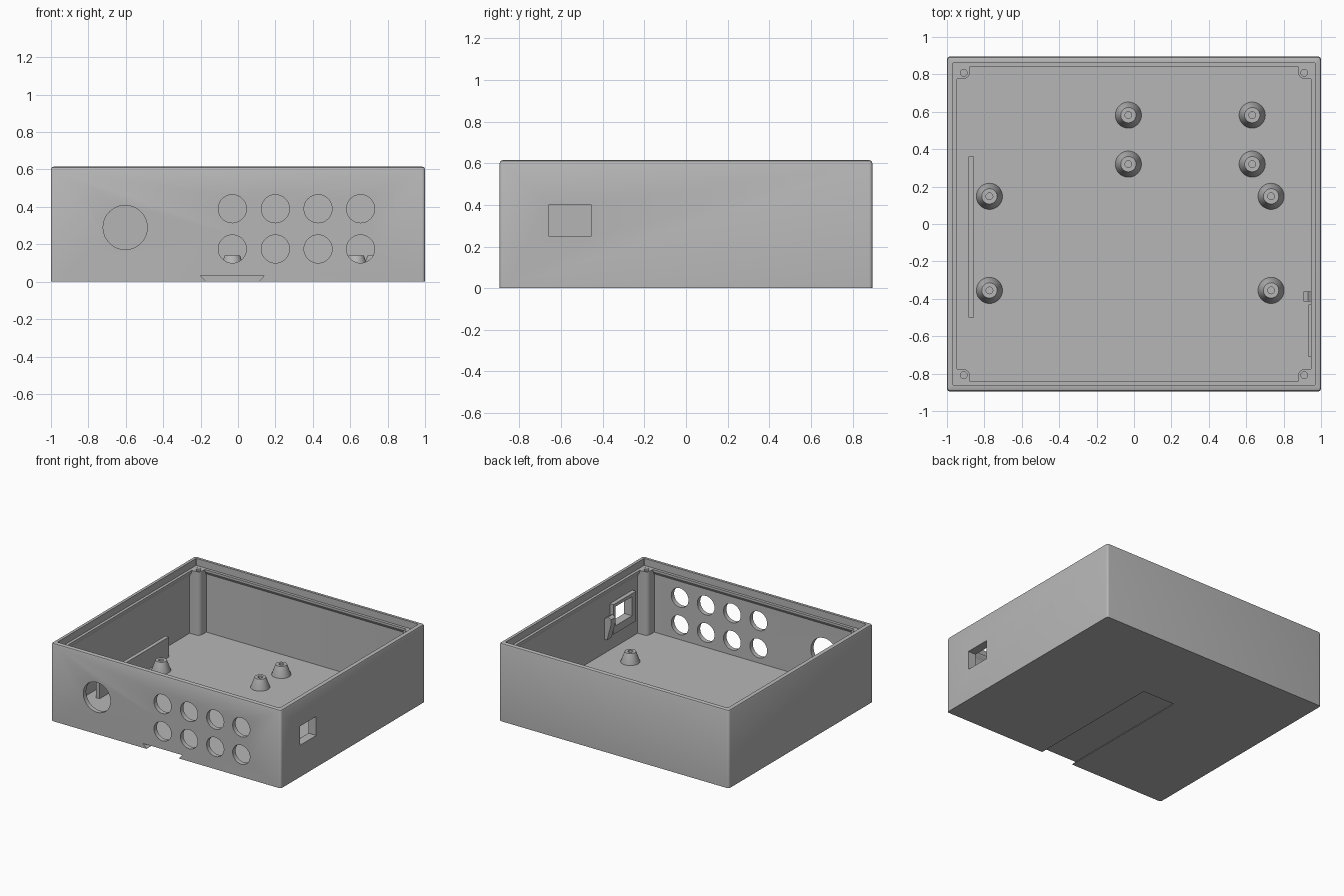
import bpy, bmesh, math
from mathutils import Matrix

if "Cube" in bpy.data.objects:
    bpy.data.objects.remove(bpy.data.objects["Cube"])

grey = bpy.data.materials.new("plain grey")
grey.use_nodes = True
COLOUR = (0.47, 0.47, 0.47, 1)
grey.diffuse_color = COLOUR
grey.node_tree.nodes["Principled BSDF"].inputs["Base Color"].default_value = COLOUR

HX, HY, TOP, FLOOR, LEDGE = 1.0, 0.895, 0.615, 0.06, 0.56


def finish(name, bm):
    bmesh.ops.recalc_face_normals(bm, faces=bm.faces)
    mesh = bpy.data.meshes.new(name)
    bm.to_mesh(mesh)
    bm.free()
    mesh.materials.append(grey)
    ob = bpy.data.objects.new(name, mesh)
    bpy.context.collection.objects.link(ob)
    return ob


def loft(name, rings):
    """Skin a closed solid through rings of equal point count."""
    bm = bmesh.new()
    loops = [[bm.verts.new(p) for p in ring] for ring in rings]
    for a, b in zip(loops, loops[1:]):
        for i in range(len(a)):
            j = (i + 1) % len(a)
            bm.faces.new((a[i], a[j], b[j], b[i]))
    bm.faces.new(loops[0])
    bm.faces.new(loops[-1])
    return finish(name, bm)


def rounded_rect(hx, hy, r, z, steps=5):
    pts = []
    for k, (sx, sy) in enumerate(((1, 1), (-1, 1), (-1, -1), (1, -1))):
        for i in range(steps + 1):
            a = math.pi / 2 * (k + i / steps)
            pts.append((sx * (hx - r) + r * math.cos(a), sy * (hy - r) + r * math.sin(a), z))
    return pts


def circle(cx, cy, r, z, n=40):
    return [(cx + r * math.cos(math.tau * i / n), cy + r * math.sin(math.tau * i / n), z)
            for i in range(n)]


def box(name, x, y, z):
    return loft(name, [[(x[0], y[0], h), (x[1], y[0], h), (x[1], y[1], h), (x[0], y[1], h)]
                       for h in z])


def cut(target, cutter):
    mod = target.modifiers.new("cut", "BOOLEAN")
    mod.operation, mod.solver, mod.object = "DIFFERENCE", "EXACT", cutter
    with bpy.context.temp_override(object=target, active_object=target):
        bpy.ops.object.modifier_apply(modifier=mod.name)


def drop(ob):
    bpy.data.objects.remove(ob)


def smooth(ob):
    bpy.ops.object.select_all(action="DESELECT")
    ob.select_set(True)
    bpy.context.view_layer.objects.active = ob
    bpy.ops.object.shade_smooth_by_angle(angle=math.radians(30))


parts = []

# Tray shell: outside, rim, lid ledge with sloped underside, inner wall, floor
section = [(0, 0, 0.016), (0, TOP - 0.013, 0.016), (0.004, TOP - 0.004, 0.014),
           (0.014, TOP, 0.008), (0.032, TOP, 0.005), (0.032, LEDGE, 0.005),
           (0.054, LEDGE, 0.004), (0.054, 0.545, 0.004), (0.036, 0.515, 0.004),
           (0.036, FLOOR, 0.004)]
shell = loft("case_shell", [rounded_rect(HX - d, HY - d, r, z) for d, z, r in section])
parts.append(shell)


# Front panel holes: one large, two rows of four small
def front_hole(x, z, r):
    tool = loft("hole_cutter", [circle(0, 0, r, h, 48) for h in (-0.1, 0.1)])
    tool.data.transform(Matrix.Translation((x, -HY, z)) @ Matrix.Rotation(math.pi / 2, 4, "X"))
    cut(shell, tool)
    drop(tool)


front_hole(-0.603, 0.29, 0.118)
for x in (-0.03, 0.2, 0.428, 0.655):
    for z in (0.175, 0.39):
        front_hole(x, z, 0.075)

# Dovetail slot under the floor, open at the front
tool = loft("slot_cutter", [[(-0.167, y, -0.003), (0.107, y, -0.003),
                             (0.142, y, 0.034), (-0.202, y, 0.034)] for y in (-1, 0.24)])
cut(shell, tool)
drop(tool)

# Side window with an inner frame
frame = box("window_frame", (0.932, 0.97), (-0.71, -0.43), (0.19, 0.425))
tool = box("window_cutter", (0.9, 1.1), (-0.66, -0.455), (0.25, 0.4))
for ob in (shell, frame):
    cut(ob, tool)
drop(tool)
parts.append(frame)

# Hooked clip beside the window
parts.append(loft("window_clip", [[(0.97, y, 0.17), (0.94, y, 0.17), (0.905, y, 0.3),
                                   (0.905, y, 0.34), (0.93, y, 0.355), (0.97, y, 0.33)]
                                  for y in (-0.415, -0.36)]))

# Corner screw posts, rounded on the inner corner
for sx, sx_name in ((-1, "right"), (1, "left")):
    for sy, sy_name in ((-1, "front"), (1, "back")):
        r, ix, iy = 0.034, 0.878, 0.776
        outline = [(0.968, iy), (0.968, 0.863), (ix, 0.863)]
        for i in range(9):
            a = math.pi + math.pi / 2 * i / 8
            outline.append((ix + r + r * math.cos(a), iy + r + r * math.sin(a)))
        post = loft(f"{sy_name}_{sx_name}_screw_post",
                    [[(sx * x, sy * y, z) for x, y in outline]
                     for z in (FLOOR - 0.01, LEDGE - 0.0005)])
        tool = loft("screw_cutter", [circle(sx * 0.91, sy * 0.808, 0.018, z, 24)
                                     for z in (0.35, 0.7)])
        cut(post, tool)
        drop(tool)
        parts.append(post)

# Conical board standoffs with screw holes
spots = [(x, y) for x in (-0.03, 0.632) for y in (0.32, 0.582)]
spots += [(x, y) for x in (-0.773, 0.733) for y in (-0.355, 0.148)]
for i, (x, y) in enumerate(spots):
    profile = [(0.07, FLOOR - 0.005), (0.07, FLOOR), (0.041, 0.14), (0.018, 0.14), (0.018, 0.07)]
    parts.append(loft(f"standoff_{i + 1}", [circle(x, y, r, z) for r, z in profile]))

# Upright rib on the floor
parts.append(box("floor_rib", (-0.885, -0.855), (-0.5, 0.36), (FLOOR - 0.01, 0.218)))

for ob in parts:
    smooth(ob)
